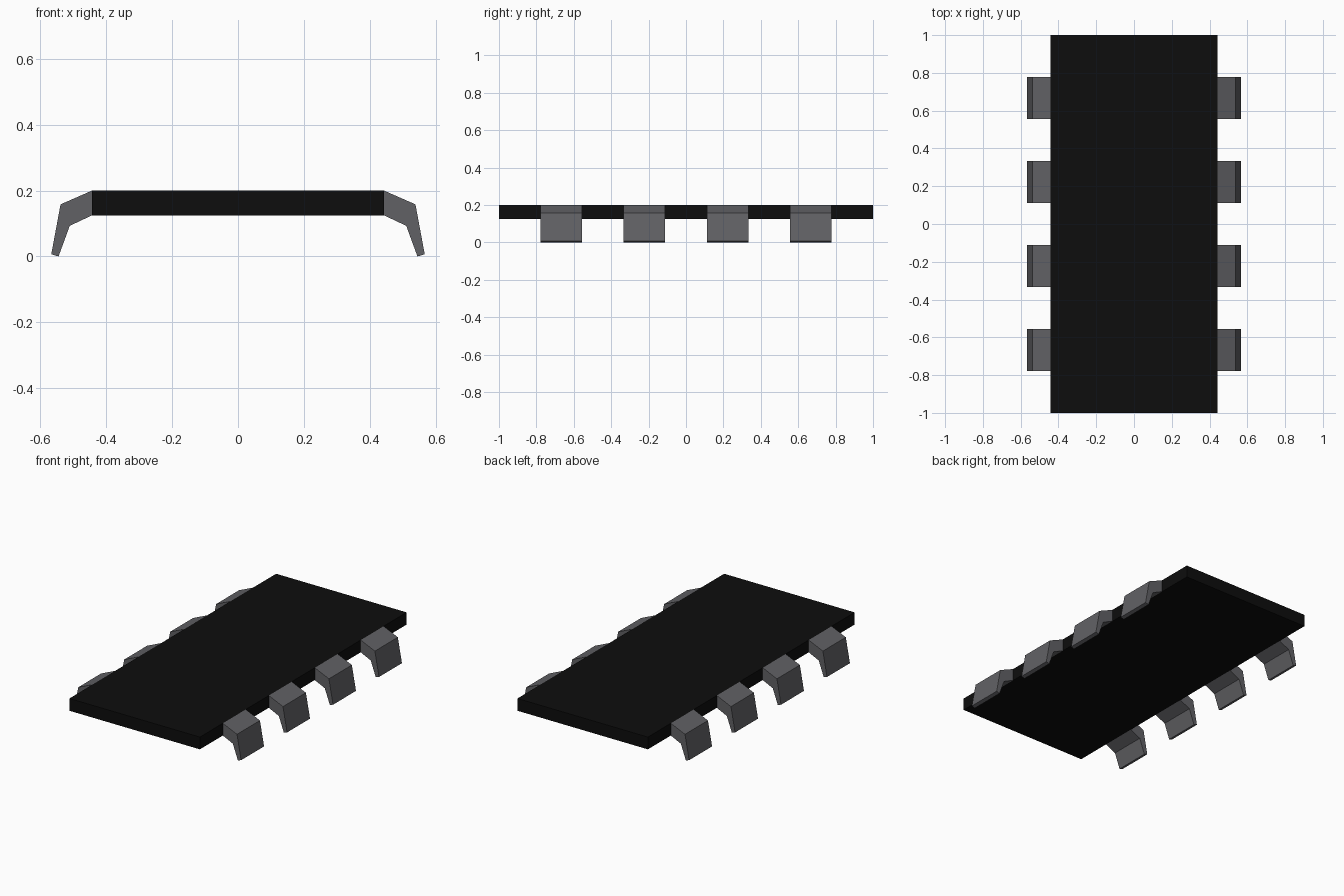
import bpy, bmesh

if "Cube" in bpy.data.objects:
    bpy.data.objects.remove(bpy.data.objects["Cube"])


def material(name, color):
    mat = bpy.data.materials.new(name)
    mat.diffuse_color = (*color, 1)
    mat.use_nodes = True
    mat.node_tree.nodes["Principled BSDF"].inputs["Base Color"].default_value = mat.diffuse_color
    return mat


def extrude_profile(name, profile, y0, y1, mat):
    """Extrude an (x, z) outline along y into a closed solid."""
    bm = bmesh.new()
    face = bm.faces.new([bm.verts.new((x, y0, z)) for x, z in profile])
    ext = bmesh.ops.extrude_face_region(bm, geom=[face])
    verts = [g for g in ext["geom"] if isinstance(g, bmesh.types.BMVert)]
    bmesh.ops.translate(bm, verts=verts, vec=(0, y1 - y0, 0))
    bmesh.ops.recalc_face_normals(bm, faces=bm.faces[:])
    mesh = bpy.data.meshes.new(name)
    bm.to_mesh(mesh)
    bm.free()
    mesh.materials.append(mat)
    obj = bpy.data.objects.new(name, mesh)
    bpy.context.collection.objects.link(obj)
    return obj


black = material("black_plastic", (0.004, 0.004, 0.004))
grey = material("grey_metal", (0.12, 0.12, 0.13))

# Flat chip body
W, BOTTOM, TOP = 0.442, 0.125, 0.2
extrude_profile("chip_body", [(-W, BOTTOM), (W, BOTTOM), (W, TOP), (-W, TOP)],
                -1, 1, black)

# Bent, tapering pins: four along each long side
PIN = [(W, TOP), (0.538, 0.158), (0.566, 0.007),
       (0.544, 0.0), (0.51, 0.093), (W, BOTTOM)]
HALF = 0.111
for i in range(4):
    y = -0.667 + i * 0.4447
    for side, label in ((-1, "left"), (1, "right")):
        extrude_profile(f"{label}_pin_{i + 1}", [(side * x, z) for x, z in PIN],
                        y - HALF, y + HALF, grey)
